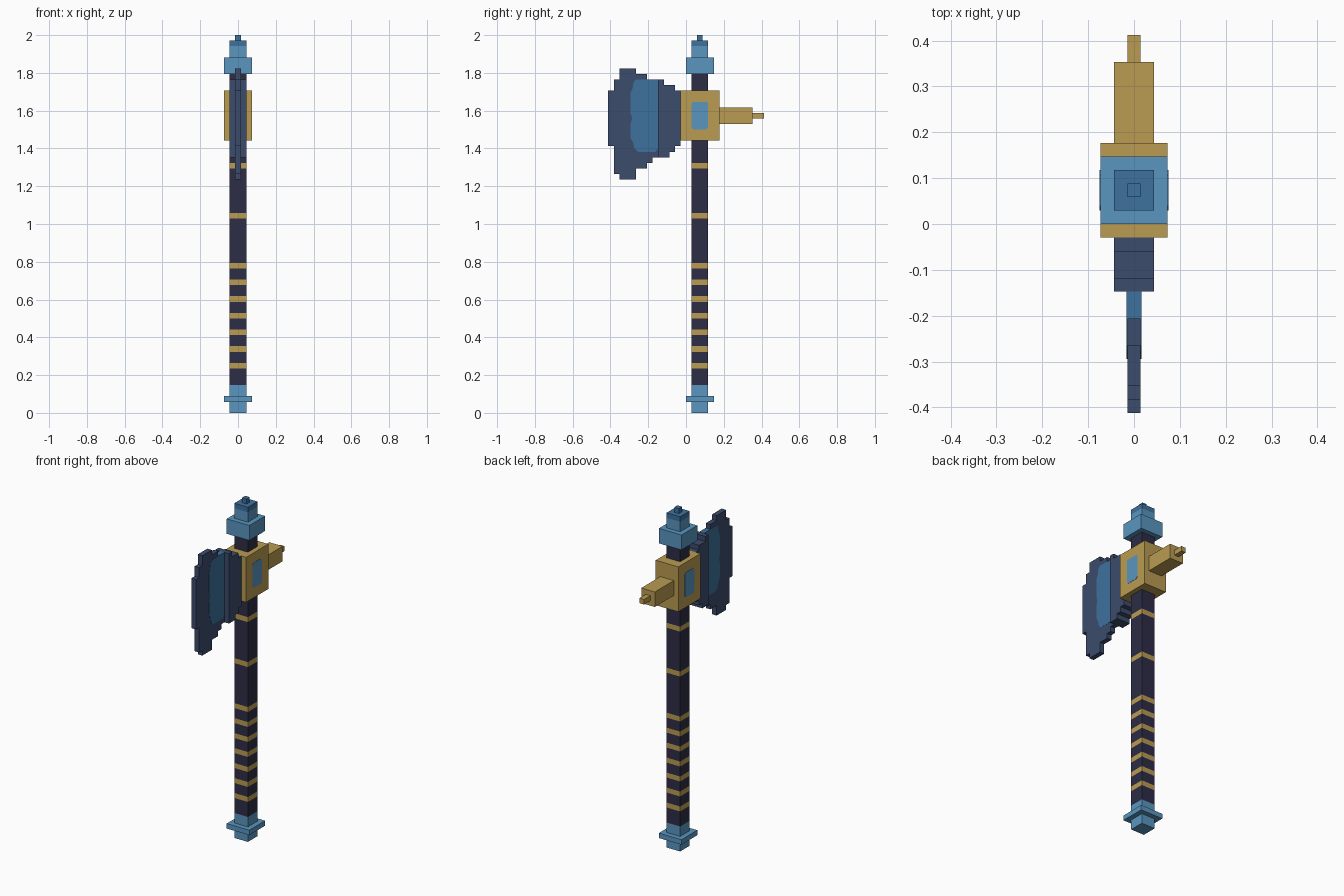
import bpy
import bmesh

U = 2 / 34 / 2   # one block unit; the whole axe is 68 units tall
AXIS = 2.5       # y position of the shaft axis, in units

if "Cube" in bpy.data.objects:
    bpy.data.objects.remove(bpy.data.objects["Cube"], do_unlink=True)


def material(name, rgb):
    mat = bpy.data.materials.new(name)
    mat.use_nodes = True
    mat.diffuse_color = (*rgb, 1)
    bsdf = next(n for n in mat.node_tree.nodes if n.type == 'BSDF_PRINCIPLED')
    bsdf.inputs["Base Color"].default_value = (*rgb, 1)
    return mat


GOLD = material("gold", (0.49, 0.33, 0.085))
SKY = material("light blue", (0.10, 0.305, 0.53))
STEEL = material("medium blue", (0.048, 0.165, 0.34))
NAVY = material("navy", (0.045, 0.072, 0.15))
DARK = material("dark wood", (0.026, 0.026, 0.061))


def finish(name, bm, *mats):
    bmesh.ops.recalc_face_normals(bm, faces=bm.faces)
    bmesh.ops.scale(bm, vec=(U, U, U), verts=bm.verts)
    mesh = bpy.data.meshes.new(name)
    bm.to_mesh(mesh)
    bm.free()
    for mat in mats:
        mesh.materials.append(mat)
    obj = bpy.data.objects.new(name, mesh)
    bpy.context.collection.objects.link(obj)
    return obj


def slab(name, outline, x0, x1, mat):
    """Extrude a (y, z) outline along x."""
    bm = bmesh.new()
    face = bm.faces.new([bm.verts.new((x0, y, z)) for y, z in outline])
    new = bmesh.ops.extrude_face_region(bm, geom=[face])["geom"]
    verts = [v for v in new if isinstance(v, bmesh.types.BMVert)]
    bmesh.ops.translate(bm, vec=(x1 - x0, 0, 0), verts=verts)
    return finish(name, bm, mat)


def box(name, half_x, y, z, mat):
    outline = [(y[0], z[0]), (y[1], z[0]), (y[1], z[1]), (y[0], z[1])]
    return slab(name, outline, -half_x, half_x, mat)


def post(name, half, z0, z1, mat):
    return box(name, half, (AXIS - half, AXIS + half), (z0, z1), mat)


def stepped(columns):
    """Turn columns (y0, y1, bottom, top) into a staircase outline."""
    points = []
    for y0, y1, low, high in columns:
        points += [(y0, low), (y1, low)]
    for y0, y1, low, high in reversed(columns):
        points += [(y1, high), (y0, high)]
    return [p for i, p in enumerate(points) if p != points[i - 1]]


# Shaft with flush gold rings
RINGS = [*range(8, 27, 3), 35, 44]
bm = bmesh.new()
bmesh.ops.create_cube(bm, size=1)
for v in bm.verts:
    v.co = (v.co.x * 3, v.co.y * 3 + AXIS, 5 if v.co.z < 0 else 61)
for ring in RINGS:
    for z in (ring, ring + 1):
        bmesh.ops.bisect_plane(bm, geom=bm.verts[:] + bm.edges[:] + bm.faces[:],
                               plane_co=(0, 0, z), plane_no=(0, 0, 1))
for f in bm.faces:
    z = f.calc_center_median().z
    f.material_index = int(any(r < z < r + 1 for r in RINGS))
finish("shaft", bm, DARK, GOLD)

# Pommel and top cap
post("pommel", 1.5, 0, 5, SKY)
post("pommel_flange", 2.5, 2, 3, SKY)
post("top_collar", 2.5, 61, 64, SKY)
post("cap", 1.5, 64, 66, SKY)
post("cap_rim", 1.5, 66, 67, STEEL)
post("cap_nub", 0.5, 67, 68, STEEL)

# Head block and back spike
box("head_block", 2.5, (-1, 6), (49, 58), GOLD)
box("back_spike", 1.5, (6, 12), (52, 55), GOLD)
box("back_spike_tip", 0.5, (12, 14), (53, 54), GOLD)

# Gem plates on both cheeks of the head
c = 0.35
gem = [(1 + c, 51), (4 - c, 51), (4, 51 + c), (4, 56 - c),
       (4 - c, 56), (1 + c, 56), (1, 56 - c), (1, 51 + c)]
for side, name in ((1, "left"), (-1, "right")):
    slab("gem_" + name, gem, side * 2.45, side * 2.54, SKY)

# Blade: thick socket, thin cutting plate and coloured inlay
socket = [(-5, -4, 46, 60), (-4, -3, 46, 59), (-3, -2, 47, 59), (-2, -1, 48, 58)]
slab("blade_socket", stepped(socket), -1.5, 1.5, NAVY)
blade = [(-14, -13, 48, 58), (-13, -12, 43, 60), (-12, -9, 42, 62),
         (-9, -7, 44, 61), (-7, -6, 45, 60), (-6, -5, 46, 60)]
slab("blade", stepped(blade), -0.5, 0.5, NAVY)
inlay = [(-5, 47.6), (-5.5, 47), (-8.6, 47), (-9.3, 47.6), (-9.5, 48.6),
         (-10, 49.5), (-10, 52), (-9.7, 53), (-10, 54), (-10, 57.5),
         (-9.6, 58.5), (-9.4, 59.6), (-9, 60.03), (-5, 60.03)]
slab("blade_inlay", inlay, -0.54, 0.54, STEEL)
